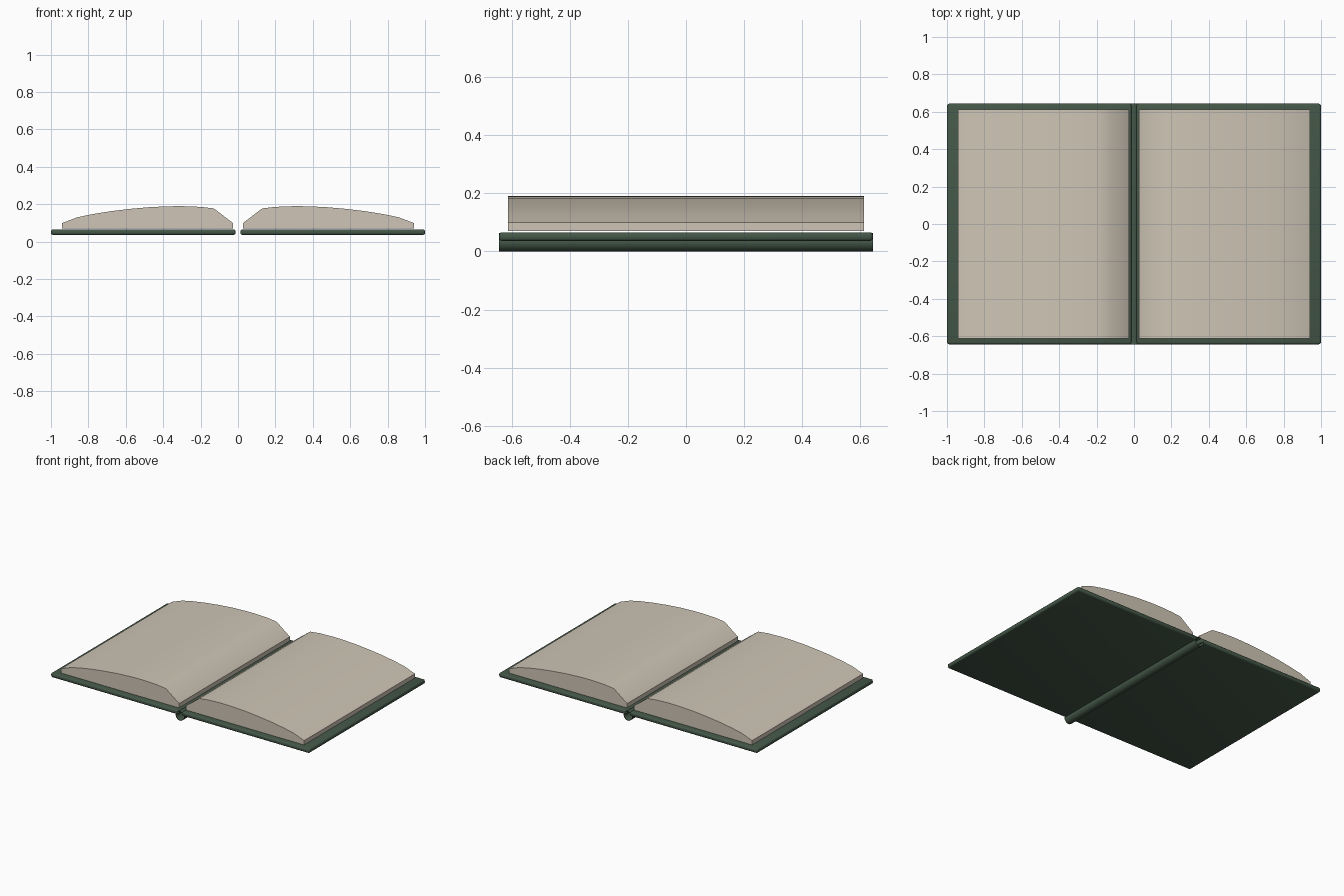
import bpy, bmesh, math

if "Cube" in bpy.data.objects:
    bpy.data.objects.remove(bpy.data.objects["Cube"])


def material(name, col):
    m = bpy.data.materials.new(name)
    m.diffuse_color = (*col, 1)
    m.use_nodes = True
    m.node_tree.nodes["Principled BSDF"].inputs["Base Color"].default_value = m.diffuse_color
    return m


green = material("dark green cloth", (0.058, 0.095, 0.064))
paper = material("aged paper", (0.62, 0.56, 0.465))


def finish(bm, name, mat, angle):
    bmesh.ops.recalc_face_normals(bm, faces=bm.faces)
    me = bpy.data.meshes.new(name)
    bm.to_mesh(me)
    bm.free()
    me.materials.append(mat)
    me.shade_smooth()
    me.set_sharp_from_angle(angle=math.radians(angle))
    ob = bpy.data.objects.new(name, me)
    bpy.context.collection.objects.link(ob)
    return ob


def cover(side, name):
    # thin board with rounded edges
    bm = bmesh.new()
    bmesh.ops.create_cube(bm, size=1)
    for v in bm.verts:
        v.co.x = side * 0.5065 + v.co.x * 0.987
        v.co.y *= 1.286
        v.co.z = 0.051 + v.co.z * 0.030
    bmesh.ops.bevel(bm, geom=bm.edges[:], offset=0.011, segments=3,
                    profile=0.5, affect='EDGES')
    finish(bm, name, green, 40)


# half outline of the page block, spine side to outer edge
PROFILE = [(0.027, 0.07), (0.027, 0.10), (0.13, 0.178), (0.20, 0.186),
           (0.30, 0.190), (0.38, 0.189), (0.48, 0.184), (0.58, 0.175),
           (0.68, 0.163), (0.78, 0.147), (0.86, 0.130), (0.94, 0.10),
           (0.94, 0.07)]


def pages(side, name):
    # arched page block extruded along y
    bm = bmesh.new()
    f = bm.faces.new([bm.verts.new((side * x, -0.612, z)) for x, z in PROFILE])
    ext = bmesh.ops.extrude_face_region(bm, geom=[f], use_keep_orig=True)
    for g in ext["geom"]:
        if isinstance(g, bmesh.types.BMVert):
            g.co.y = 0.612
    finish(bm, name, paper, 40)


for s, n in ((-1, "left"), (1, "right")):
    cover(s, n + "_cover")
    pages(s, n + "_pages")

# spine: open-ended tube running under the gap
bm = bmesh.new()
rings = []
N = 20
for y in (-0.643, 0.643):
    rings.append([bm.verts.new((0.032 * math.cos(2 * math.pi * i / N), y,
                                0.032 + 0.032 * math.sin(2 * math.pi * i / N)))
                  for i in range(N)])
for i in range(N):
    j = (i + 1) % N
    bm.faces.new((rings[0][i], rings[0][j], rings[1][j], rings[1][i]))
finish(bm, "spine", green, 40)
